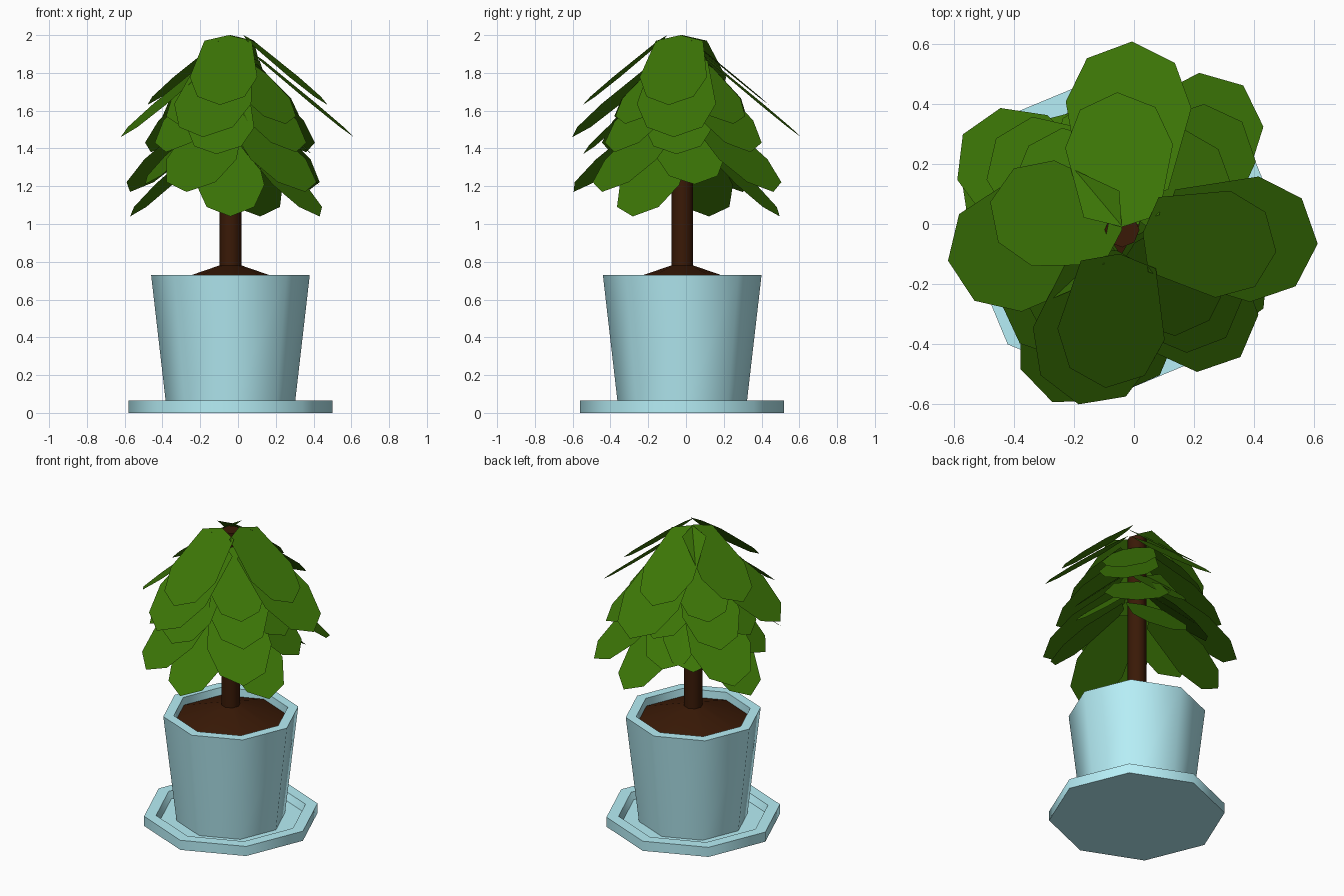
import bpy, bmesh
from math import radians, cos, sin, pi
from mathutils import Vector

if "Cube" in bpy.data.objects:
    bpy.data.objects.remove(bpy.data.objects["Cube"])

CX, CY = -0.04, -0.02          # common axis of pot, soil and trunk


def material(name, rgb):
    m = bpy.data.materials.new(name)
    m.diffuse_color = (*rgb, 1)
    m.use_nodes = True
    m.node_tree.nodes["Principled BSDF"].inputs["Base Color"].default_value = m.diffuse_color
    return m


blue = material("glazed_blue", (0.47, 0.86, 0.93))
brown = material("bark_brown", (0.042, 0.010, 0.002))
green = material("leaf_green", (0.045, 0.18, 0.002))


def finish(bm, name, mat):
    me = bpy.data.meshes.new(name)
    bm.to_mesh(me)
    bm.free()
    me.materials.append(mat)
    ob = bpy.data.objects.new(name, me)
    bpy.context.collection.objects.link(ob)
    return ob


def lathe(name, profile, mat, sides=8):
    """Revolve (radius, z) points; radius 0 becomes a single pole vertex."""
    bm = bmesh.new()
    rings = []
    for r, z in profile:
        if r == 0:
            rings.append([bm.verts.new((CX, CY, z))] * sides)
        else:
            rings.append([bm.verts.new((CX + r * cos(2 * pi * i / sides),
                                        CY + r * sin(2 * pi * i / sides), z))
                          for i in range(sides)])
    for a, b in zip(rings, rings[1:]):
        for i in range(sides):
            j = (i + 1) % sides
            bm.faces.new(list(dict.fromkeys((a[i], a[j], b[j], b[i]))))
    bmesh.ops.recalc_face_normals(bm, faces=bm.faces)
    ob = finish(bm, name, mat)
    for p in ob.data.polygons:
        p.use_smooth = True
    ob.data.set_sharp_from_angle(angle=radians(50))
    return ob


# Saucer, pot, soil mound and trunk
lathe("saucer", [(0, 0), (0.54, 0), (0.54, 0.065), (0.465, 0.065),
                 (0.445, 0.02), (0, 0.02)], blue)
lathe("pot", [(0, 0.02), (0.338, 0.02), (0.42, 0.73), (0.355, 0.73),
              (0.35, 0.64), (0, 0.64)], blue)
lathe("soil", [(0.35, 0.68), (0.06, 0.78), (0, 0.78)], brown)
lathe("trunk", [(0, 0.70), (0.058, 0.70), (0.058, 1.96), (0, 1.96)], brown)

# Leaf half outline: (fraction of length, fraction of half width)
HALF = [(0.08, 0.7), (0.6, 1.0), (0.88, 0.7)]
OUTLINE = [(0, 0)] + [(t, -w) for t, w in HALF] + [(1, 0)] + \
          [(t, w) for t, w in reversed(HALF)]


def leaf(bm, angle, r0, z0, r1, z1, half):
    d = Vector((cos(radians(angle)), sin(radians(angle)), 0))
    side = Vector((-d.y, d.x, 0))
    base = Vector((CX, CY, z0)) + d * r0
    tip = Vector((CX, CY, z1)) + d * r1
    f = bm.faces.new([bm.verts.new(base.lerp(tip, t) + side * w * half)
                      for t, w in OUTLINE])
    f.normal_update()
    if f.normal.z < 0:
        f.normal_flip()


# Eight tiers: horizontal run, base z, tip z, half width, [(angle, reach), ...]
TIERS = [
    (0.45, 2.00, 1.63, 0.180, [(264, 0.53), (92, 0.46), (-8, 0.52), (168, 0.45)]),
    (0.53, 1.90, 1.46, 0.210, [(256, 0.60), (87, 0.63), (-4, 0.655), (190, 0.59)]),
    (0.36, 1.87, 1.53, 0.170, [(40, 0.42), (138, 0.42), (228, 0.42), (314, 0.42)]),
    (0.46, 1.80, 1.38, 0.185, [(42, 0.54), (144, 0.52), (228, 0.51), (314, 0.50)]),
    (0.38, 1.72, 1.37, 0.180, [(86, 0.39), (180, 0.43), (262, 0.53), (-4, 0.43)]),
    (0.52, 1.60, 1.17, 0.200, [(50, 0.63), (149, 0.62), (248, 0.62), (-47, 0.58)]),
    (0.40, 1.58, 1.21, 0.185, [(8, 0.47), (100, 0.45), (196, 0.47), (125, 0.45)]),
    (0.46, 1.46, 1.04, 0.180, [(73, 0.54), (165, 0.55), (270, 0.54), (-29, 0.54)]),
]
for n, (run, z0, z1, half, ring) in enumerate(TIERS, 1):
    bm = bmesh.new()
    for angle, reach in ring:
        leaf(bm, angle, reach - run, z0, reach, z1, half)
    finish(bm, f"leaf_tier_{n}", green)
